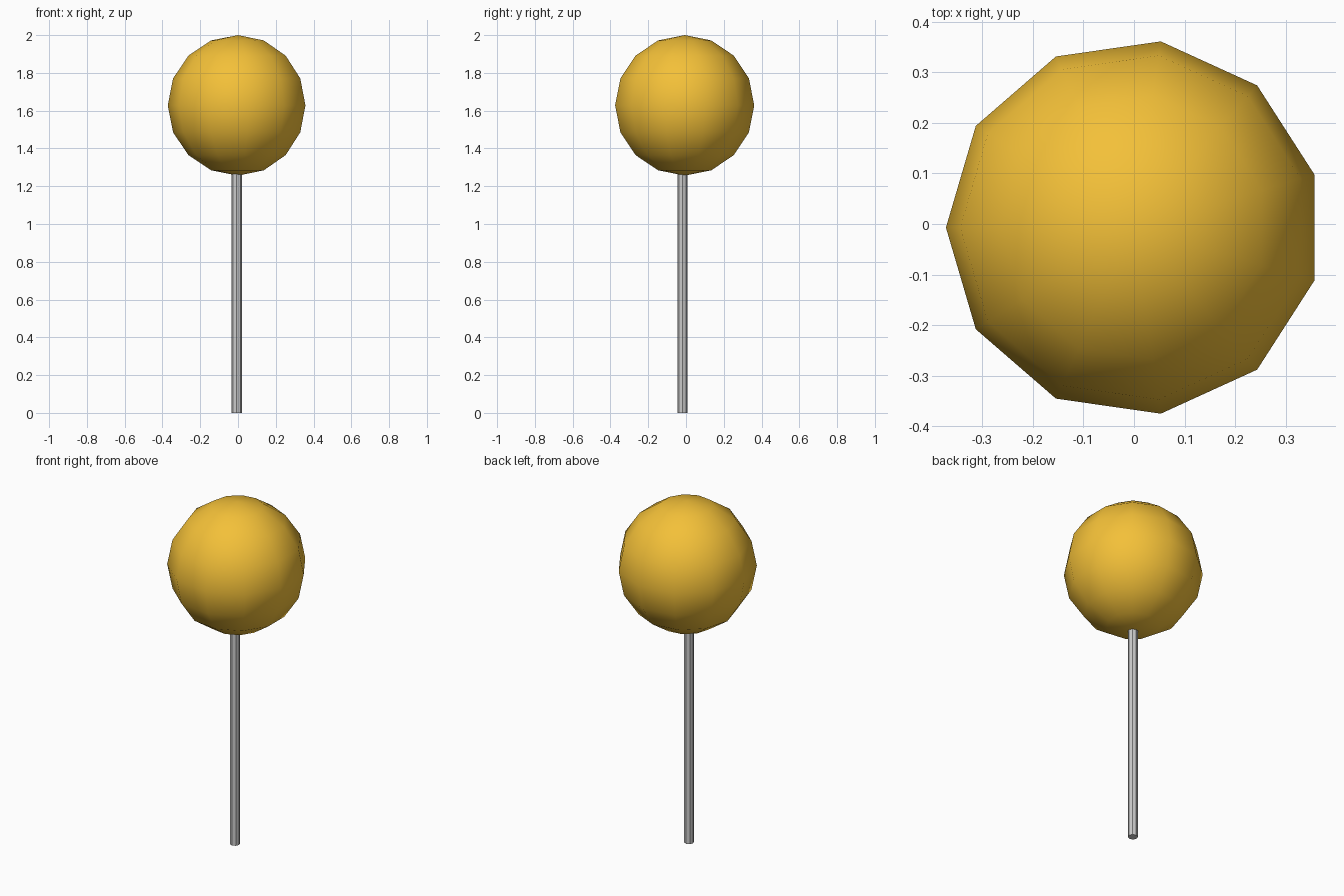
import bpy, math

if "Cube" in bpy.data.objects:
    bpy.data.objects.remove(bpy.data.objects["Cube"])

# Rounded head: 11-sided, 8-ring ball with a vertex pointing to +y
R = 0.372
bpy.ops.mesh.primitive_uv_sphere_add(segments=11, ring_count=8, radius=R,
                                     location=(0, -0.007, 2 - R))
head = bpy.context.object
head.name = "round_head"
for v in head.data.vertices:
    x, y = v.co.x, v.co.y
    a = math.atan2(y, x) + math.pi / 2      # +x start vertex turned to +y
    r = math.hypot(x, y)
    v.co.x, v.co.y = r * math.cos(a), r * math.sin(a)
bpy.ops.object.shade_smooth()
mat = bpy.data.materials.new("yellow")
mat.diffuse_color = (0.9, 0.53, 0.04, 1)
mat.use_nodes = True
mat.node_tree.nodes["Principled BSDF"].inputs["Base Color"].default_value = mat.diffuse_color
head.data.materials.append(mat)

# Thin faceted stick, slightly off centre, running just into the head
top = 1.28
bpy.ops.mesh.primitive_cylinder_add(vertices=8, radius=0.027, depth=top,
                                    location=(-0.007, -0.018, top / 2))
stick = bpy.context.object
stick.name = "stick"
